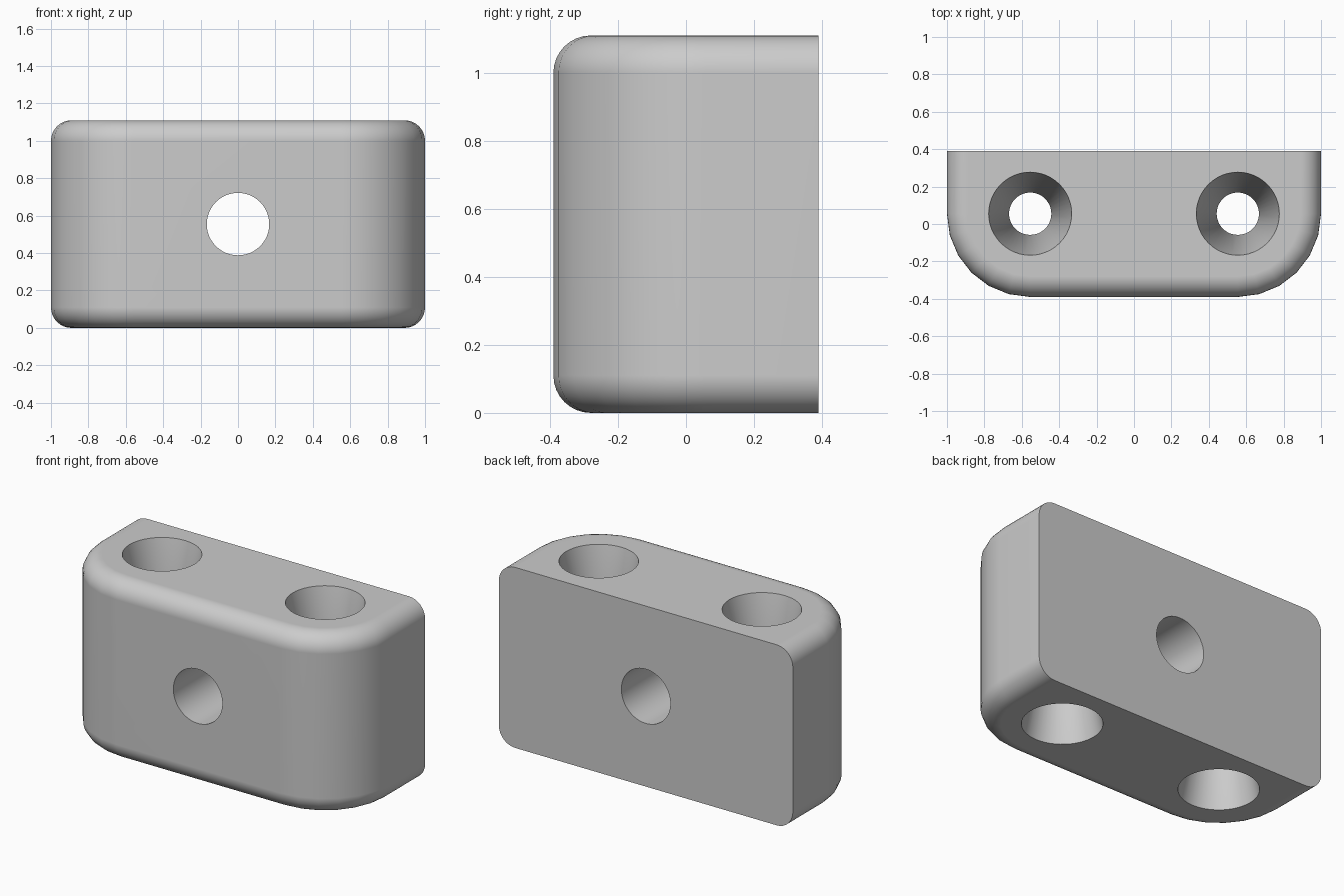
import bpy
import bmesh
from math import sin, cos, pi, radians

cube = bpy.data.objects.get("Cube")
if cube:
    bpy.data.objects.remove(cube, do_unlink=True)

HALF_W, HALF_D, HEIGHT = 1.0, 0.39, 1.11
CORNER, FILLET = 0.445, 0.11
BORE_X, BORE_Y = HALF_W - CORNER, CORNER - HALF_D
ARC_STEPS, FILLET_STEPS = 6, 8

grey = bpy.data.materials.new("grey plastic")
grey.use_nodes = True
colour = (0.6, 0.6, 0.6, 1)
grey.diffuse_color = colour
grey.node_tree.nodes["Principled BSDF"].inputs["Base Color"].default_value = colour


def make_object(name, bm):
    bmesh.ops.recalc_face_normals(bm, faces=bm.faces)
    mesh = bpy.data.meshes.new(name)
    bm.to_mesh(mesh)
    bm.free()
    mesh.materials.append(grey)
    obj = bpy.data.objects.new(name, mesh)
    bpy.context.collection.objects.link(obj)
    return obj


def outline(inset):
    """Plan outline: square at the back, two rounded front corners."""
    r = CORNER - inset
    right = [(BORE_X + r * cos(a), BORE_Y - r * sin(a))
             for a in (pi / 2 * i / ARC_STEPS for i in range(ARC_STEPS + 1))]
    right.insert(0, (HALF_W - inset, HALF_D))
    return right + [(-x, y) for x, y in reversed(right)]


def lofted_block():
    """Stack outlines so that the fillet runs off square at the back."""
    low = []
    for i in range(FILLET_STEPS + 1):
        a = pi / 2 * i / FILLET_STEPS
        low.append((FILLET * (1 - sin(a)), FILLET * (1 - cos(a))))
    levels = low + [(d, HEIGHT - z) for d, z in reversed(low)]
    bm = bmesh.new()
    rings = [[bm.verts.new((x, y, z)) for x, y in outline(d)] for d, z in levels]
    for a, b in zip(rings, rings[1:]):
        for i in range(len(a) - 1):
            bm.faces.new((a[i], a[i + 1], b[i + 1], b[i]))
    bm.faces.new(rings[0])
    bm.faces.new(rings[-1])
    bm.faces.new([r[0] for r in rings] + [r[-1] for r in reversed(rings)])
    return make_object("mounting_block", bm)


def turned_cutter(name, profile, steps=48):
    """Closed solid of revolution about z from (radius, height) pairs."""
    bm = bmesh.new()
    rings = [[bm.verts.new((r * cos(2 * pi * i / steps), r * sin(2 * pi * i / steps), z))
              for i in range(steps)] for r, z in profile]
    for a, b in zip(rings, rings[1:]):
        for i in range(steps):
            j = (i + 1) % steps
            bm.faces.new((a[i], a[j], b[j], b[i]))
    bm.faces.new(rings[0])
    bm.faces.new(rings[-1])
    obj = make_object(name, bm)
    obj.hide_render = True
    return obj


block = lofted_block()

# Vertical bores narrow to a waist at mid height
MOUTH, WAIST, OVER = 0.222, 0.113, 0.05
mid = HEIGHT / 2
flare = MOUTH + (MOUTH - WAIST) * OVER / mid
cutters = []
for side, x in (("left", BORE_X), ("right", -BORE_X)):
    bore = turned_cutter(side + "_bore_cutter",
                         [(flare, -OVER), (WAIST, mid), (flare, HEIGHT + OVER)])
    bore.location = (x, BORE_Y, 0)
    cutters.append(bore)

# Straight hole from front to back
hole = turned_cutter("centre_hole_cutter", [(0.167, -0.5), (0.167, 0.5)])
hole.location = (0, 0, mid)
hole.rotation_euler.x = radians(90)
cutters.append(hole)

bpy.ops.object.select_all(action="DESELECT")
bpy.context.view_layer.objects.active = block
block.select_set(True)
for cutter in cutters:
    cut = block.modifiers.new(cutter.name, "BOOLEAN")
    cut.operation = "DIFFERENCE"
    cut.solver = "EXACT"
    cut.object = cutter
    bpy.ops.object.modifier_apply(modifier=cut.name)
    bpy.data.objects.remove(cutter, do_unlink=True)

# Smooth fillets beside truly flat faces
bpy.ops.object.shade_smooth_by_angle(angle=radians(30))
weighted = block.modifiers.new("flat_face_normals", "WEIGHTED_NORMAL")
weighted.keep_sharp = True
